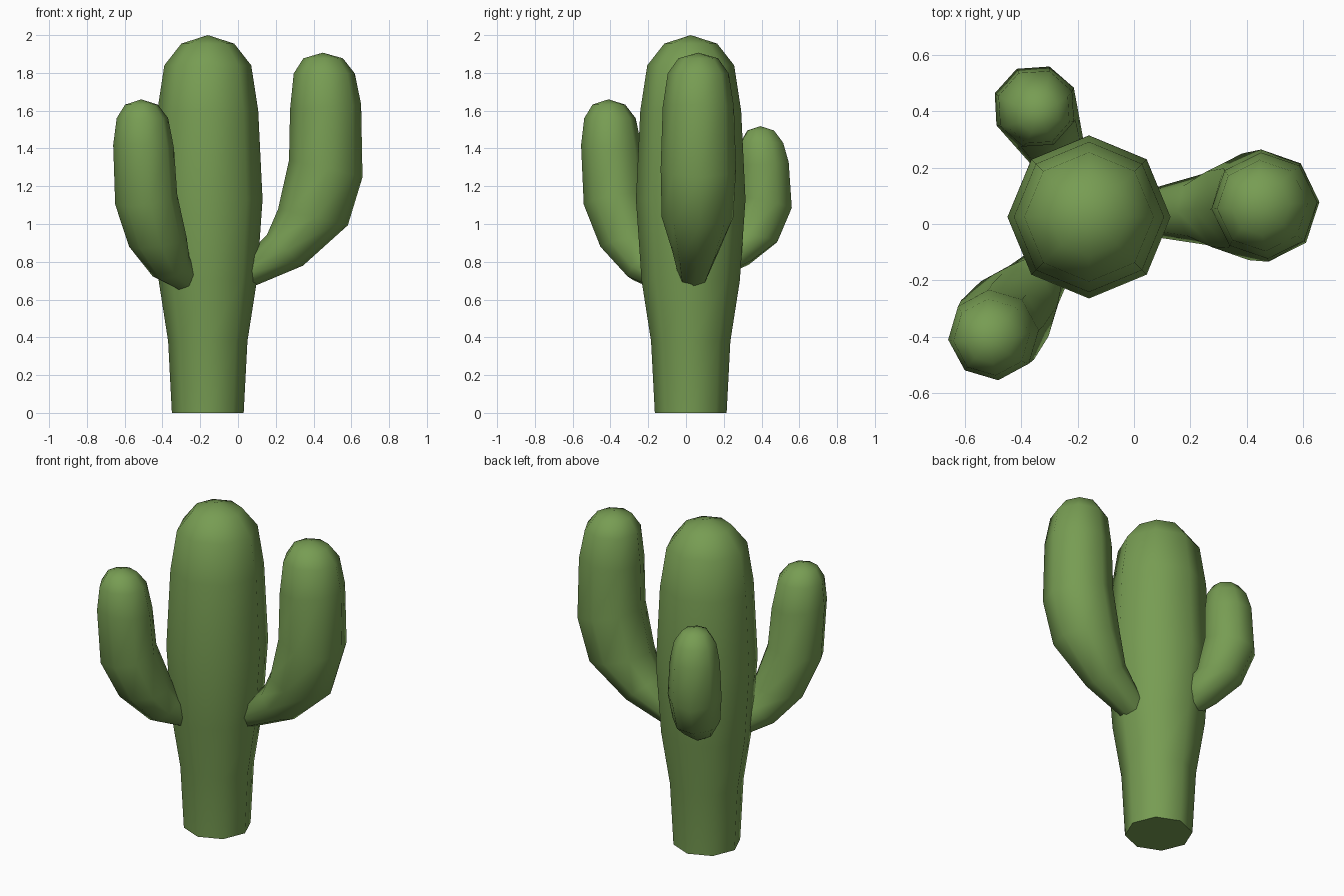
import bpy, bmesh, math
from mathutils import Vector

if "Cube" in bpy.data.objects:
    bpy.data.objects.remove(bpy.data.objects["Cube"])

green = bpy.data.materials.new("cactus green")
green.diffuse_color = (0.185, 0.335, 0.086, 1)
green.use_nodes = True
green.node_tree.nodes["Principled BSDF"].inputs["Base Color"].default_value = green.diffuse_color

SIDES = 8
CENTRE = Vector((-0.16, 0.025, 0))


def tube(name, heading, rings, tip):
    """Skin octagonal rings (distance out, z, radius, tilt) and close with a tip."""
    h = math.radians(heading)
    out = Vector((math.cos(h), math.sin(h), 0))
    side = Vector((-math.sin(h), math.cos(h), 0))
    up = Vector((0, 0, 1))
    bm = bmesh.new()
    loops = []
    for d, z, r, tilt in rings:
        t = math.radians(tilt)
        axis = out * math.cos(t) - up * math.sin(t)
        c = CENTRE + out * d + up * z
        loops.append([bm.verts.new(c + axis * (r * math.cos(a)) + side * (r * math.sin(a)))
                      for a in (2 * math.pi * i / SIDES for i in range(SIDES))])
    for low, high in zip(loops, loops[1:]):
        for i in range(SIDES):
            j = (i + 1) % SIDES
            bm.faces.new((low[i], low[j], high[j], high[i]))
    top = bm.verts.new(CENTRE + out * tip[0] + up * tip[1])
    for i in range(SIDES):
        bm.faces.new((loops[-1][i], loops[-1][(i + 1) % SIDES], top))
    bm.faces.new(loops[0][::-1])
    bmesh.ops.recalc_face_normals(bm, faces=bm.faces)
    mesh = bpy.data.meshes.new(name)
    bm.to_mesh(mesh)
    bm.free()
    mesh.materials.append(green)
    ob = bpy.data.objects.new(name, mesh)
    bpy.context.collection.objects.link(ob)
    bpy.ops.object.select_all(action='DESELECT')
    ob.select_set(True)
    bpy.context.view_layer.objects.active = ob
    bpy.ops.object.shade_smooth_by_angle(angle=math.radians(65))


# Trunk
profile = [(0, 0.19), (0.38, 0.21), (0.70, 0.26), (1.13, 0.29),
           (1.60, 0.267), (1.84, 0.23), (1.955, 0.14)]
tube("trunk", 0, [(0, z, r, 0) for z, r in profile], (0, 2.0))

# Arms: shared bend, individual sizes
tilts = [84, 41, 13, 13, -4, 0, 0]


def arm(name, heading, rings, tip):
    tube(name, heading, [(*ring, t) for ring, t in zip(rings, tilts)], tip)


arm("right_arm", 3.7,
    [(0.20, 0.735, 0.08), (0.41, 0.862, 0.126), (0.558, 1.036, 0.19), (0.626, 1.293, 0.20),
     (0.625, 1.62, 0.189), (0.618, 1.797, 0.162), (0.612, 1.877, 0.105)], (0.61, 1.907))
arm("front_left_arm", -129,
    [(0.17, 0.70, 0.07), (0.31, 0.775, 0.11), (0.42, 0.905, 0.155), (0.518, 1.13, 0.167),
     (0.54, 1.41, 0.162), (0.55, 1.56, 0.137), (0.558, 1.632, 0.087)], (0.56, 1.66))
arm("back_left_arm", 116,
    [(0.16, 0.78, 0.07), (0.265, 0.855, 0.105), (0.372, 0.93, 0.135), (0.437, 1.11, 0.153),
     (0.428, 1.32, 0.142), (0.418, 1.43, 0.12), (0.412, 1.495, 0.075)], (0.41, 1.518))
